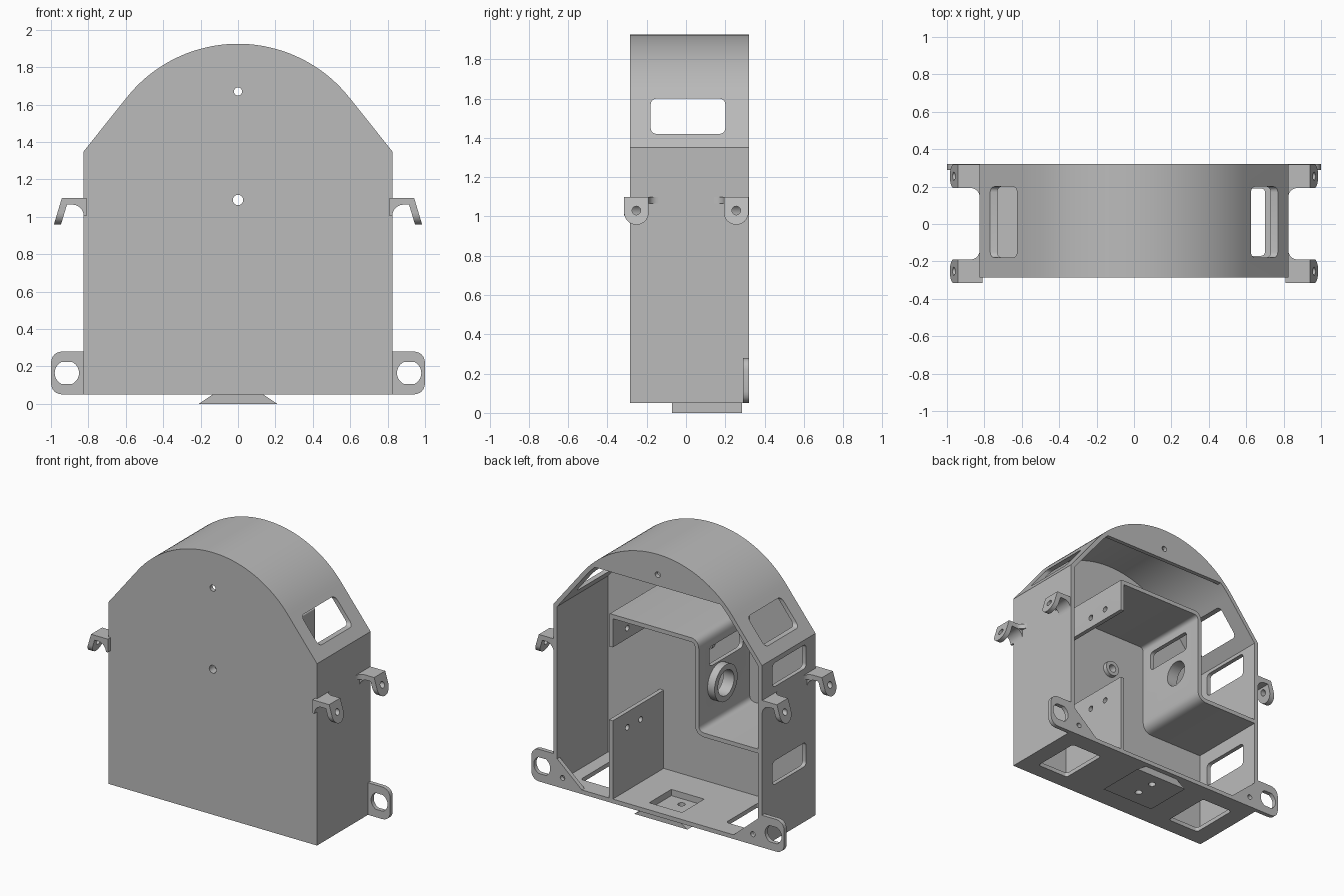
import bpy, bmesh, math
from mathutils import Vector

if "Cube" in bpy.data.objects:
    bpy.data.objects.remove(bpy.data.objects["Cube"])

grey = bpy.data.materials.new("plain_grey")
grey.use_nodes = True
grey.diffuse_color = (0.5, 0.5, 0.5, 1)
grey.node_tree.nodes["Principled BSDF"].inputs["Base Color"].default_value = (0.5, 0.5, 0.5, 1)

FRONT, BACK, WALL, SIDE, FLOOR = -0.285, 0.32, 0.03, 0.825, 0.05


# Helpers for outlines
def arc(cx, cy, r, start, end, n=12):
    angles = [math.radians(start + (end - start) * i / n) for i in range(n + 1)]
    return [(cx + r * math.cos(a), cy + r * math.sin(a)) for a in angles]


def circle(cx, cy, r, n=32):
    return arc(cx, cy, r, 0, 360, n)[:-1]


def rounded(points, radii, n=6):
    result = []
    for i, point in enumerate(points):
        r = radii[i] if isinstance(radii, list) else radii
        p = Vector(point)
        if r == 0:
            result.append(point)
            continue
        a = p + (Vector(points[i - 1]) - p).normalized() * r
        b = p + (Vector(points[(i + 1) % len(points)]) - p).normalized() * r
        for k in range(n + 1):
            t = k / n
            result.append(tuple(a * (1 - t) ** 2 + p * (2 * t * (1 - t) * 0.85)
                                + b * t ** 2 + (a + b) * (0.15 * t * (1 - t))))
    return result


def rect(u0, u1, v0, v1, r=0.0):
    corners = [(u0, v0), (u1, v0), (u1, v1), (u0, v1)]
    return rounded(corners, r) if r else corners


# Extrude an outline along an axis
def prism(name, points, axis, low, high, shear=None):
    place = {"x": lambda u, v, w: (w, u, v),
             "y": lambda u, v, w: (u, w, v),
             "z": lambda u, v, w: (u, v, w)}[axis]
    bm = bmesh.new()
    face = bm.faces.new([bm.verts.new(place(u, v, low)) for u, v in points])
    extruded = bmesh.ops.extrude_face_region(bm, geom=[face])["geom"]
    move = Vector(place(0, 0, high - low))
    bmesh.ops.translate(bm, vec=move, verts=[g for g in extruded if isinstance(g, bmesh.types.BMVert)])
    if shear:
        for vert in bm.verts:
            vert.co = shear(vert.co)
    bmesh.ops.recalc_face_normals(bm, faces=bm.faces)
    mesh = bpy.data.meshes.new(name)
    bm.to_mesh(mesh)
    bm.free()
    mesh.materials.append(grey)
    obj = bpy.data.objects.new(name, mesh)
    bpy.context.collection.objects.link(obj)
    return obj


def activate(obj):
    bpy.ops.object.select_all(action="DESELECT")
    obj.select_set(True)
    bpy.context.view_layer.objects.active = obj


def cut(obj, points, axis, low, high):
    cutter = prism("cutter", points, axis, low, high)
    mod = obj.modifiers.new("cut", "BOOLEAN")
    mod.operation, mod.solver, mod.object = "DIFFERENCE", "EXACT", cutter
    activate(obj)
    bpy.ops.object.modifier_apply(modifier=mod.name)
    bpy.data.objects.remove(cutter)


# Outer shell: straight sides, sloped shoulders, round crown
def outline(inset):
    s = SIDE - inset
    crown = arc(0, 1.165, 0.76 - inset, 38, 142, 48)
    shoulder = 1.35 - 0.35 * inset
    return [(-s, FLOOR + inset), (s, FLOOR + inset), (s, shoulder)] + crown + [(-s, shoulder)]


shell = prism("housing_shell", outline(0), "y", FRONT, BACK)
cut(shell, outline(WALL), "y", FRONT + WALL, 0.5)
cut(shell, rect(-0.18, 0.2, 1.42, 1.6, 0.03), "x", -1, 1)
for z in (0.53, 1.23):
    cut(shell, rect(-0.18, 0.2, z - 0.085, z + 0.085, 0.03), "x", -0.9, -0.7)
for s in (-1, 1):
    x0, x1 = sorted((s * 0.45, s * 0.7))
    cut(shell, rect(x0, x1, -0.17, 0.19, 0.02), "z", 0, 0.2)

# Bosses and holes in the front wall
boss = prism("front_boss", circle(0, 1.09, 0.055), "y", FRONT + 0.01, FRONT + 0.06)
for part in (shell, boss):
    cut(part, circle(0, 1.09, 0.028), "y", -0.4, 0)
cut(shell, circle(0, 1.67, 0.022), "y", -0.4, 0)

# Crown plate closing the top of the back
level = 1.70
half = math.degrees(math.asin((level - 1.165) / 0.745))
crown_plate = prism("crown_plate", arc(0, 1.165, 0.745, half, 180 - half, 32), "y", BACK - WALL, BACK)
cut(crown_plate, circle(0, 1.78, 0.02), "y", 0, 0.5)

# Stepped inner partition
step = [(0.385, 1.165), (0.385, 1.4), (-0.325, 1.4), (-0.325, 0.745), (-0.81, 0.745),
        (-0.81, 0.715), (-0.295, 0.715), (-0.295, 1.37), (0.355, 1.37), (0.355, 1.165)]
partition = prism("stepped_partition",
                  rounded(step, [0, 0.01, 0.06, 0.04, 0, 0, 0.07, 0.03, 0, 0]),
                  "y", FRONT + 0.01, BACK)
cut(partition, rect(-0.18, 0.2, 1.16, 1.3, 0.03), "x", -0.5, -0.2)

# Round collar on the partition wall
collar = prism("partition_collar", circle(0.09, 1.02, 0.13, 40), "x", -0.38, -0.3)
for part in (partition, collar):
    cut(part, circle(0.09, 1.02, 0.09, 40), "x", -0.5, -0.2)

# Upright fin standing on the floor
fin = prism("floor_fin", rect(0.355, 0.385, FLOOR + 0.01, 0.64), "y", FRONT + 0.01, BACK)
for part, z in ((partition, 1.24), (fin, 0.53)):
    for y in (0.005, 0.155):
        cut(part, circle(y, z, 0.02, 20), "x", 0.3, 0.45)

# Dovetail foot with pocket and screw holes
foot = prism("dovetail_foot", [(-0.21, 0), (0.21, 0), (0.135, FLOOR), (-0.135, FLOOR)], "y", -0.07, 0.285)
for part in (shell, foot):
    cut(part, rect(-0.13, 0.13, -0.02, 0.23), "z", 0.035, 0.2)
    for y in (0.05, 0.19):
        cut(part, circle(0, y, 0.025, 24), "z", -0.1, 0.2)

for s, side in ((1, "left"), (-1, "right")):
    # Mounting ear
    ear = [(0.8, FLOOR), (1.0, FLOOR), (1.0, 0.28), (0.8, 0.28)]
    ear = [(s * x, z) for x, z in rounded(ear, [0, 0.06, 0.06, 0])]
    ear = prism(side + "_mounting_ear", ear, "y", BACK - WALL, BACK)
    hole = [(x, max(0.107, min(0.223, z))) for x, z in circle(s * 0.915, 0.165, 0.065, 40)]
    cut(ear, hole, "y", 0.2, 0.4)

    # Corner gusset
    gusset = [(s * 0.81, 0.06), (s * 0.6, 0.06), (s * 0.6, 0.08), (s * 0.795, 0.25), (s * 0.81, 0.25)]
    gusset = prism(side + "_corner_gusset", gusset, "y", BACK - WALL, BACK)
    cut(gusset, circle(s * 0.753, 0.125, 0.018, 20), "y", 0.2, 0.4)

    # Hooked brackets
    for end, y_out, y_in in (("front", -0.315, -0.19), ("back", 0.318, 0.193)):
        name = side + "_" + end + "_bracket_"
        d = 1 if y_in > y_out else -1
        flare = arc(0.875, 0.05, 0.05, 270, 180, 8)
        plan = [(0.81, y_out), (0.942, y_out), (0.942, y_in)]
        plan += [(x, y_in + d * y) for x, y in flare] + [(0.81, y_in + d * 0.05)]
        prism(name + "arm", [(s * x, y) for x, y in plan], "z", 1.065, 1.1)

        web = [(0.81, 1.07), (0.885, 1.07)] + arc(0.885, 1.005, 0.06, 90, 180, 8) + [(0.81, 1.005)]
        prism(name + "fillet", [(s * x, z) for x, z in web], "y", min(y_in, y_out), max(y_in, y_out))

        mid, r = (y_in + y_out) / 2, 0.0625
        tongue = [(mid + r, 1.1), (mid - r, 1.1)] + arc(mid, 1.02, r, 180, 360, 16)

        def lean(co):
            return Vector((co.x + s * 0.3 * (1.1 - co.z), co.y, co.z))

        leg = prism(name + "leg", tongue, "x", s * 0.904, s * 0.942, lean)
        cut(leg, circle(mid, 1.03, 0.022, 20), "x", s * 0.85, s * 1.05)

# Smooth the curved surfaces, keep edges crisp
bpy.ops.object.select_all(action="DESELECT")
for obj in bpy.context.collection.objects:
    if obj.type == "MESH":
        activate(obj)
        bpy.ops.object.shade_smooth_by_angle(angle=math.radians(25))
